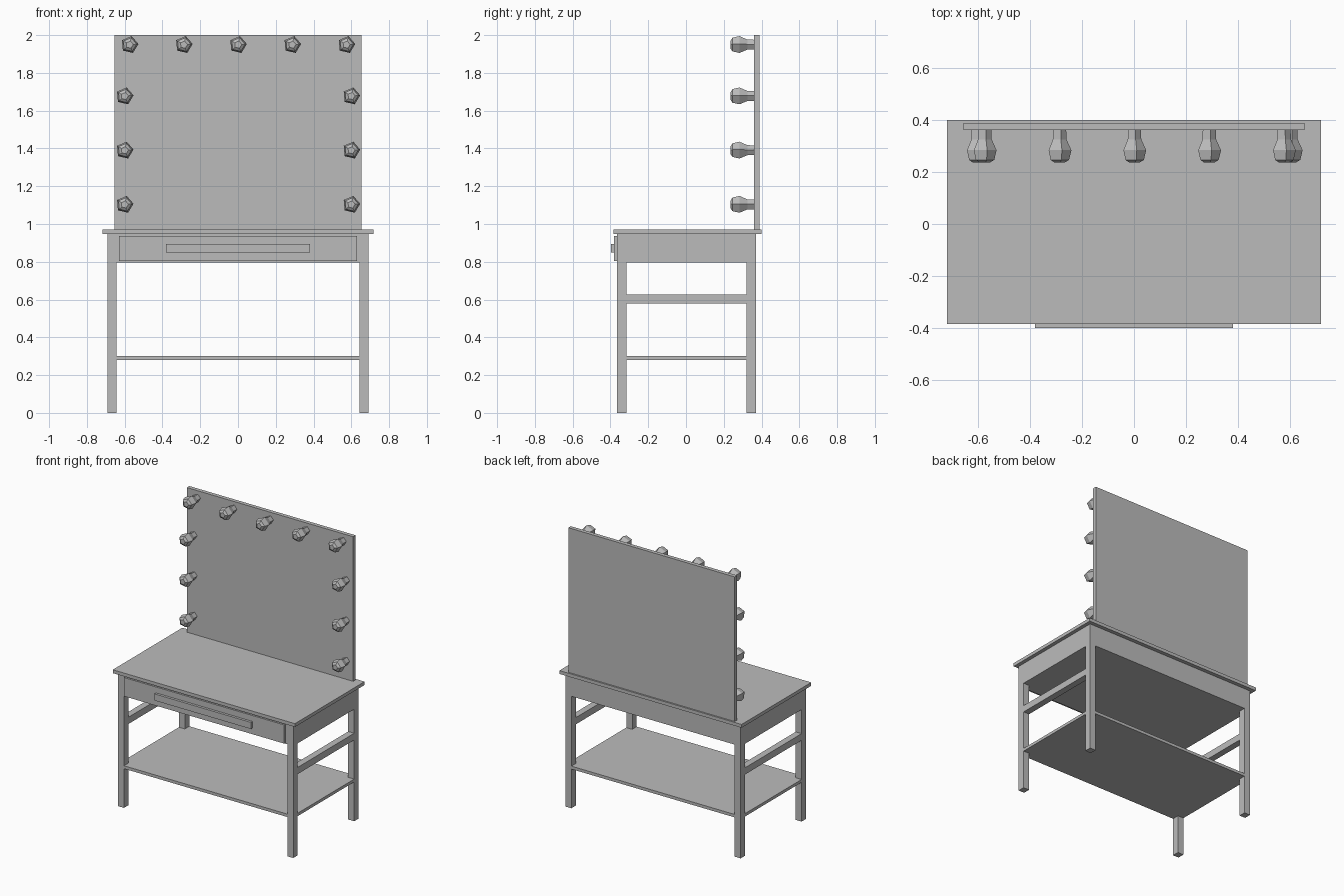
import bpy
import bmesh
from math import cos, sin, radians

cube = bpy.data.objects.get("Cube")
if cube:
    bpy.data.objects.remove(cube, do_unlink=True)

grey = bpy.data.materials.new("plain_grey")
grey.use_nodes = True
colour = (0.5, 0.5, 0.5, 1)
grey.diffuse_color = colour
grey.node_tree.nodes["Principled BSDF"].inputs["Base Color"].default_value = colour


def finish(name, bm):
    bmesh.ops.recalc_face_normals(bm, faces=bm.faces)
    mesh = bpy.data.meshes.new(name)
    bm.to_mesh(mesh)
    bm.free()
    mesh.materials.append(grey)
    obj = bpy.data.objects.new(name, mesh)
    bpy.context.collection.objects.link(obj)
    return obj


def box(name, x, y, z):
    """Box from (min, max) pairs on each axis."""
    bm = bmesh.new()
    bmesh.ops.create_cube(bm, size=1)
    for v in bm.verts:
        v.co = [lo + (c + 0.5) * (hi - lo) for c, (lo, hi) in zip(v.co, (x, y, z))]
    return finish(name, bm)


def bulb(name, x, z):
    """Five-sided bulb pointing forward from the mirror."""
    profile = [(0.027, 0.362), (0.028, 0.325), (0.047, 0.283), (0.038, 0.246), (0.02, 0.235)]
    angles = [radians(5 + 72 * i) for i in range(5)]
    bm = bmesh.new()
    rings = [[bm.verts.new((x + r * cos(a), y, z + r * sin(a))) for a in angles]
             for r, y in profile]
    for a, b in zip(rings, rings[1:]):
        for i in range(5):
            j = (i + 1) % 5
            bm.faces.new((a[i], a[j], b[j], b[i]))
    bm.faces.new(rings[0])
    bm.faces.new(rings[-1])
    return finish(name, bm)


OUT, IN = 0.69, 0.643          # leg faces across the width
FRONT, BACK = -0.364, 0.371    # leg faces across the depth
LEG = 0.05

# Table body
box("table_top", (-0.717, 0.717), (-0.384, 0.399), (0.947, 0.971))
box("apron", (-OUT, OUT), (FRONT, BACK), (0.797, 0.947))
box("drawer_front", (-0.63, 0.63), (-0.38, FRONT), (0.804, 0.937))
box("drawer_handle", (-0.38, 0.38), (-0.398, -0.38), (0.848, 0.895))
box("lower_shelf", (-OUT, OUT), (FRONT, BACK), (0.279, 0.3))

# Legs and side rails
for side, s in (("left", 1), ("right", -1)):
    x = sorted((s * IN, s * OUT))
    box(f"front_leg_{side}", x, (FRONT, FRONT + LEG), (0, 0.797))
    box(f"back_leg_{side}", x, (BACK - LEG, BACK), (0, 0.797))
    box(f"side_rail_{side}", x, (FRONT + LEG, BACK - LEG), (0.578, 0.626))

# Mirror with bulbs along the top and down both sides
box("mirror", (-0.655, 0.655), (0.36, 0.388), (0.971, 2))
for i in range(5):
    bulb(f"top_bulb_{i + 1}", 0.287 * (i - 2), 1.949)
for i in range(3):
    z = 1.103 + 0.287 * i
    bulb(f"left_bulb_{i + 1}", 0.6, z)
    bulb(f"right_bulb_{i + 1}", -0.6, z)
